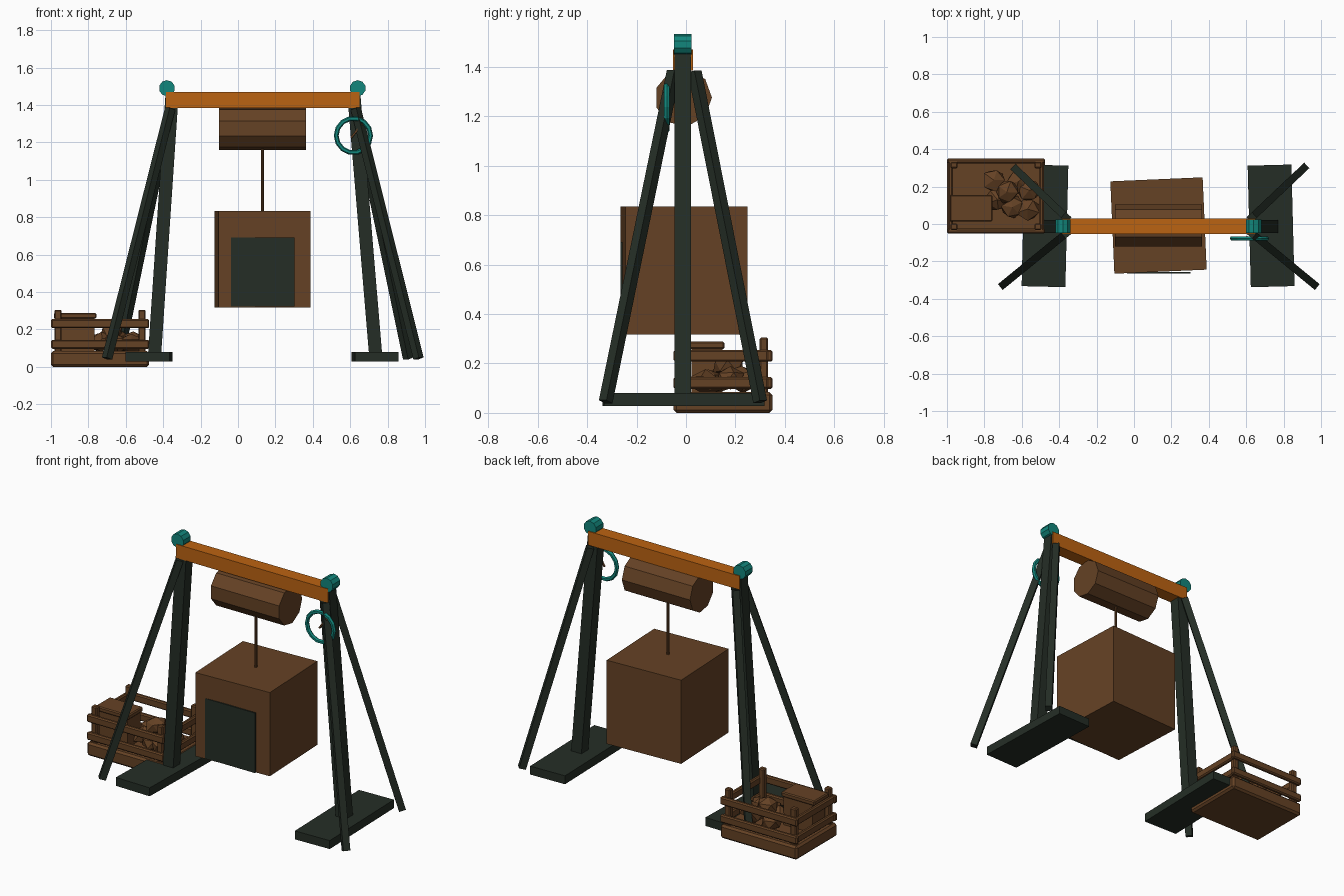
import bpy, bmesh, math, random
from mathutils import Vector

random.seed(4)
if "Cube" in bpy.data.objects:
    bpy.data.objects.remove(bpy.data.objects["Cube"])


def material(name, rgb):
    m = bpy.data.materials.new(name)
    m.use_nodes = True
    m.diffuse_color = (*rgb, 1)
    m.node_tree.nodes["Principled BSDF"].inputs["Base Color"].default_value = (*rgb, 1)
    return m


ORANGE = material("orange paint", (0.50, 0.125, 0.006))
BROWN = material("brown wood", (0.13, 0.054, 0.018))
GREEN = material("dark green paint", (0.018, 0.027, 0.019))
TEAL = material("teal paint", (0.006, 0.24, 0.20))


def finish(name, bm, mat, loc=(0, 0, 0), bevel=0):
    me = bpy.data.meshes.new(name)
    bmesh.ops.recalc_face_normals(bm, faces=bm.faces)
    bm.to_mesh(me)
    bm.free()
    me.materials.append(mat)
    ob = bpy.data.objects.new(name, me)
    ob.location = loc
    bpy.context.collection.objects.link(ob)
    if bevel:
        mod = ob.modifiers.new("Bevel", 'BEVEL')
        mod.width, mod.segments = bevel, 1
    return ob


def box(name, mat, x, y, z, yaw=0, bevel=0):
    """Box from (min, max) ranges, turned about its own centre."""
    bm = bmesh.new()
    bmesh.ops.create_cube(bm, size=1)
    bmesh.ops.scale(bm, vec=(x[1] - x[0], y[1] - y[0], z[1] - z[0]), verts=bm.verts)
    ob = finish(name, bm, mat, [sum(r) / 2 for r in (x, y, z)], bevel)
    ob.rotation_euler.z = math.radians(yaw)
    return ob


def strut(name, mat, a, b, w, d):
    """Square timber between two points."""
    a, b = Vector(a), Vector(b)
    bm = bmesh.new()
    bmesh.ops.create_cube(bm, size=1)
    bmesh.ops.scale(bm, vec=(w, d, (b - a).length), verts=bm.verts)
    ob = finish(name, bm, mat, (a + b) / 2)
    ob.rotation_euler = (b - a).to_track_quat('Z', 'Y').to_euler()
    return ob


def cylinder(name, mat, loc, r, length, sides, rot):
    bm = bmesh.new()
    bmesh.ops.create_cone(bm, cap_ends=True, segments=sides, radius1=r, radius2=r, depth=length)
    ob = finish(name, bm, mat, loc)
    ob.rotation_euler = rot
    return ob


# Cross beam and its end caps
Y = -0.013
box("cross_beam", ORANGE, (-0.385, 0.65), (-0.053, 0.029), (1.385, 1.47))
for side, x in (("right", -0.38), ("left", 0.64)):
    cylinder(side + "_beam_cap", TEAL, (x, Y, 1.49), 0.043, 0.072, 10, (math.pi / 2, 0, 0))

# Trestles: post, foot plank and two splayed braces at each end
for side, top, bottom, foot, yaw, front, back in (
        ("right", -0.353, -0.447, -0.476, -1.4, -0.70, -0.64),
        ("left", 0.620, 0.737, 0.733, 1.5, 0.965, 0.91)):
    strut(side + "_post", GREEN, (bottom, Y, 0.05), (top, Y, 1.45), 0.068, 0.07)
    box(side + "_foot", GREEN, (foot - 0.117, foot + 0.117), (-0.335, 0.315), (0.028, 0.08), yaw)
    start = top + math.copysign(0.01, top)
    strut(side + "_front_brace", GREEN, (front, -0.325, 0.045), (start, -0.05, 1.38), 0.04, 0.04)
    strut(side + "_back_brace", GREEN, (back, 0.30, 0.045), (start, 0.035, 1.38), 0.04, 0.04)

# Winding drum, rope and hanging load
cylinder("drum", BROWN, (0.132, Y + 0.002, 1.275), 0.116, 0.465, 9,
         (0, math.pi / 2, 0)).rotation_euler = (math.pi / 2, math.pi / 2, math.pi / 2)
cylinder("rope", BROWN, (0.131, Y, 0.99), 0.008, 0.36, 8, (0, 0, 0))
box("load_crate", BROWN, (-0.116, 0.378), (-0.255, 0.239), (0.318, 0.834), 2.5)
box("load_panel", GREEN, (-0.038, 0.302), (-0.265, -0.257), (0.322, 0.692))

# Hand wheel with a single handle
bpy.ops.mesh.primitive_torus_add(location=(0.617, -0.077, 1.237), rotation=(math.pi / 2, 0, 0),
                                 major_segments=14, minor_segments=6,
                                 major_radius=0.092, minor_radius=0.013)
wheel = bpy.context.object
wheel.name = "hand_wheel"
wheel.data.materials.append(TEAL)
strut("wheel_handle", BROWN, (0.605, -0.07, 1.225), (0.665, -0.085, 1.30), 0.009, 0.009)

# Open crate: base, corner posts and two rails per side
X0, X1, Y0, Y1 = -1.0, -0.475, -0.05, 0.35
T = 0.026
box("crate_base", BROWN, (X0, X1), (Y0, Y1), (0, 0.084), bevel=0.012)
for i, x in enumerate((X0 + 0.038, X1 - 0.038)):
    for j, y in enumerate((Y0 + 0.035, Y1 - 0.035)):
        box(f"crate_post_{i}{j}", BROWN, (x - 0.019, x + 0.019), (y - 0.017, y + 0.017),
            (0.05, 0.305), bevel=0.006)
for k, z in enumerate((0.097, 0.207)):
    zr = (z, z + 0.048)
    for j, y in enumerate((Y0, Y1 - T)):
        box(f"crate_long_rail_{k}{j}", BROWN, (X0, X1), (y, y + T), zr, bevel=0.007)
    for i, x in enumerate((X0 + 0.006, X1 - T - 0.006)):
        box(f"crate_side_rail_{k}{i}", BROWN, (x, x + T), (Y0 + 0.01, Y1 - 0.01), zr, bevel=0.007)

# Small lidded box inside the crate
box("small_box", BROWN, (-0.965, -0.768), (0.022, 0.147), (0.08, 0.262))
box("small_box_lid", BROWN, (-0.985, -0.757), (0.013, 0.156), (0.258, 0.288), bevel=0.006)

# Heap of rough stones
heap = [(-0.75, 0.235, 0.13), (-0.73, 0.13, 0.13), (-0.62, 0.225, 0.14), (-0.65, 0.09, 0.13),
        (-0.56, 0.18, 0.14), (-0.68, 0.17, 0.19), (-0.57, 0.08, 0.12)]
for n, loc in enumerate(heap):
    bm = bmesh.new()
    bmesh.ops.create_icosphere(bm, subdivisions=1, radius=0.066)
    for v in bm.verts:
        v.co *= random.uniform(0.85, 1.15)
        v.co.z *= 0.8
    finish(f"stone_{n}", bm, BROWN, loc).rotation_euler.z = n
